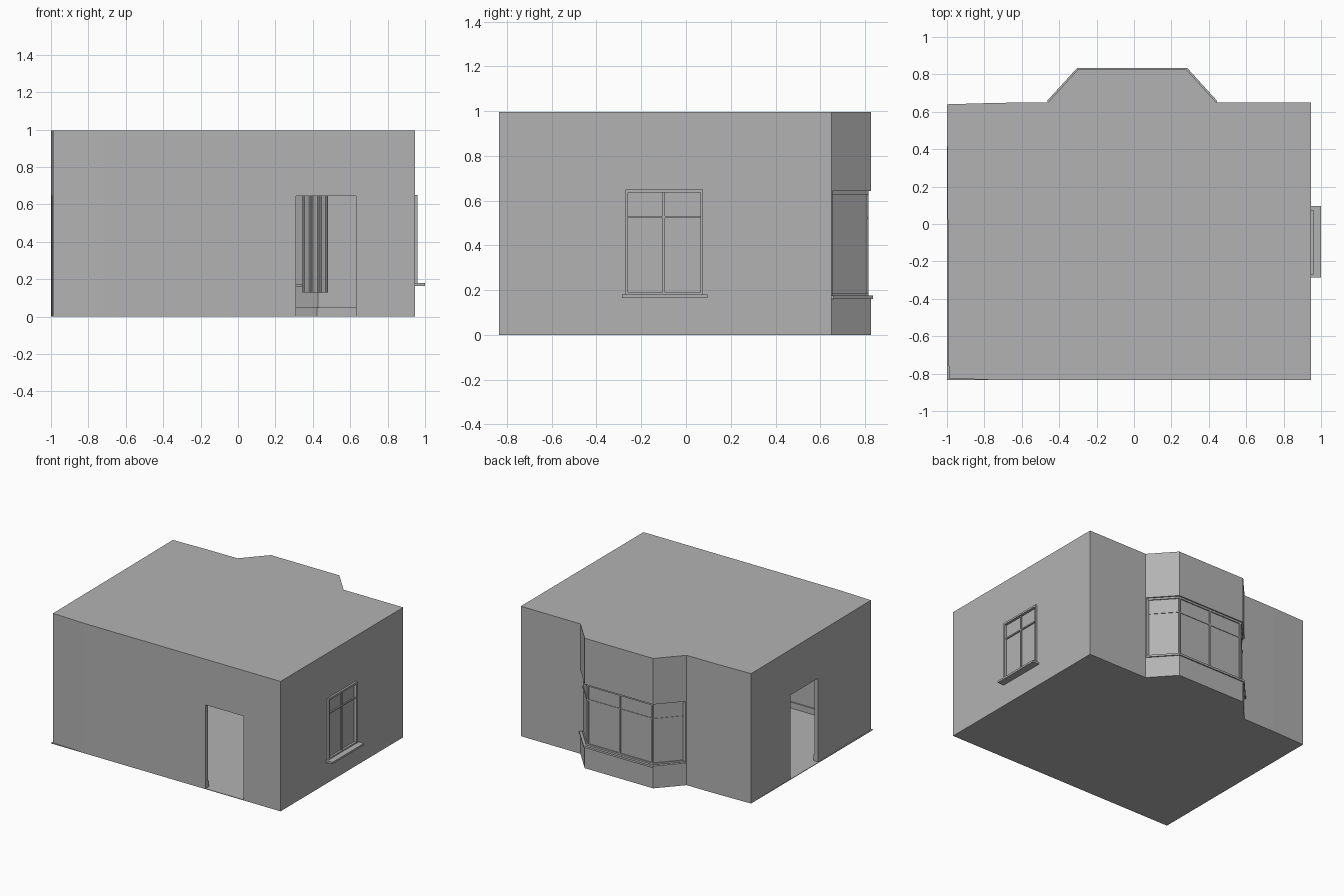
import bpy, bmesh, math
from mathutils import Vector

if "Cube" in bpy.data.objects:
    bpy.data.objects.remove(bpy.data.objects["Cube"], do_unlink=True)

grey = bpy.data.materials.new("plain_grey")
grey.use_nodes = True
grey.diffuse_color = (0.45, 0.45, 0.45, 1)
grey.node_tree.nodes["Principled BSDF"].inputs["Base Color"].default_value = grey.diffuse_color

TOP, DOOR_TOP, SLAB, WALL = 0.995, 0.645, 0.004, 0.03
SILL, HEAD, TRANSOM = 0.175, 0.642, 0.522

# Room outline, counter-clockwise; the bay is corners 4 to 7
OUTLINE = [Vector(p) for p in (
    (-0.99, -0.825), (-0.72, -0.835), (0.945, -0.835), (0.945, 0.65), (0.44, 0.65),
    (0.28, 0.826), (-0.30, 0.826), (-0.46, 0.65), (-0.72, 0.648), (-1, 0.64))]
BAY = slice(4, 8)


def finish(name, bm):
    bmesh.ops.recalc_face_normals(bm, faces=bm.faces)
    mesh = bpy.data.meshes.new(name)
    bm.to_mesh(mesh)
    bm.free()
    mesh.materials.append(grey)
    ob = bpy.data.objects.new(name, mesh)
    bpy.context.collection.objects.link(ob)
    return ob


def prism(name, pts, z0, z1):
    bm = bmesh.new()
    face = bm.faces.new([bm.verts.new((x, y, z0)) for x, y in pts])
    up = bmesh.ops.extrude_face_region(bm, geom=[face])["geom"]
    verts = [v for v in up if isinstance(v, bmesh.types.BMVert)]
    bmesh.ops.translate(bm, verts=verts, vec=(0, 0, z1 - z0))
    return finish(name, bm)


def box(name, x0, x1, y0, y1, z0, z1):
    return prism(name, [(x0, y0), (x1, y0), (x1, y1), (x0, y1)], z0, z1)


def inset(d):
    """Outline moved inward by d with mitred corners."""
    result = []
    for i, p in enumerate(OUTLINE):
        a = (p - OUTLINE[i - 1]).normalized()
        b = (OUTLINE[(i + 1) % len(OUTLINE)] - p).normalized()
        na, nb = Vector((-a.y, a.x)), Vector((-b.y, b.x))
        result.append(p + (na + nb) * d / (1 + na.dot(nb)))
    return result


def ring(name, d0, d1, z0, z1):
    """Closed band running round the whole room."""
    bm = bmesh.new()
    loops = [[bm.verts.new((p.x, p.y, z)) for p in inset(d)]
             for d, z in ((d0, z0), (d0, z1), (d1, z1), (d1, z0))]
    n = len(OUTLINE)
    for k in range(4):
        a, b = loops[k], loops[(k + 1) % 4]
        for i in range(n):
            j = (i + 1) % n
            bm.faces.new((a[i], a[j], b[j], b[i]))
    return finish(name, bm)


def bay_strip(name, d0, d1, z0, z1):
    """Band following only the three bay faces."""
    return prism(name, inset(d0)[BAY] + inset(d1)[BAY][::-1], z0, z1)


def cut(ob, *bounds):
    cutter = box("cutter", *bounds)
    cutter.hide_render = True
    mod = ob.modifiers.new("opening", "BOOLEAN")
    mod.operation, mod.solver, mod.object = "DIFFERENCE", "EXACT", cutter
    bpy.context.view_layer.objects.active = ob
    bpy.ops.object.modifier_apply(modifier=mod.name)
    bpy.data.objects.remove(cutter, do_unlink=True)


# Shell: floor, ceiling, walls and skirting
prism("floor", [(-1, -0.835)] + OUTLINE[2:], 0, SLAB)
prism("ceiling", OUTLINE, TOP - SLAB, TOP)
walls = ring("walls", 0, WALL, SLAB, TOP - SLAB)
skirting = ring("skirting", WALL, WALL + 0.01, SLAB, 0.05)

# Doorways at the front and the side
for part in (walls, skirting):
    cut(part, 0.31, 0.63, -0.95, -0.7, -0.1, DOOR_TOP)
    cut(part, -1.1, -0.85, -0.18, 0.16, -0.1, DOOR_TOP)

# Window openings
cut(walls, -0.6, 0.6, 0.655, 0.95, SILL, HEAD)
cut(walls, 0.8, 1.1, -0.26, 0.07, 0.18, 0.64)

# Bay window
bay_strip("bay_sill", -0.009, 0.04, 0.16, SILL)
bay_strip("bay_panes", 0.018, 0.024, SILL, HEAD)
bay_strip("bay_transom", 0.014, 0.028, TRANSOM - 0.005, TRANSOM + 0.005)
bay_strip("bay_head_frame", 0.01, 0.028, HEAD - 0.014, HEAD)
bay_strip("bay_bottom_frame", 0.01, 0.028, SILL, SILL + 0.012)
for name, x in (("left", 0.262), ("middle", -0.01), ("right", -0.282)):
    box("bay_post_" + name, x - 0.006, x + 0.006, 0.798, 0.816, SILL, HEAD)

# Side window: pane, casing, bars and sill
box("side_pane", 0.934, 0.94, -0.262, 0.072, 0.178, 0.642)
for name, y in (("front", -0.265), ("back", 0.07)):
    box("side_casing_" + name, 0.92, 0.96, y - 0.006, y + 0.006, 0.18, 0.65)
box("side_casing_top", 0.92, 0.96, -0.271, 0.076, 0.636, 0.65)
box("side_casing_bottom", 0.92, 0.956, -0.271, 0.076, 0.18, 0.19)
box("side_mullion", 0.93, 0.95, -0.104, -0.094, 0.18, 0.64)
box("side_transom", 0.93, 0.95, -0.265, 0.07, 0.522, 0.532)
box("side_sill", 0.92, 1.0, -0.286, 0.096, 0.165, 0.18)

# Curtains at each end of the bay
for name, side in (("left", 1), ("right", -1)):
    steps = [i / 24 for i in range(25)]
    wave = [(-0.01 + side * (0.355 + 0.135 * t), 0.575 + 0.015 * math.sin(t * math.tau * 3))
            for t in steps]
    back = [(x, y + 0.006) for x, y in reversed(wave)]
    prism("curtain_" + name, wave + back, 0.13, 0.72)
